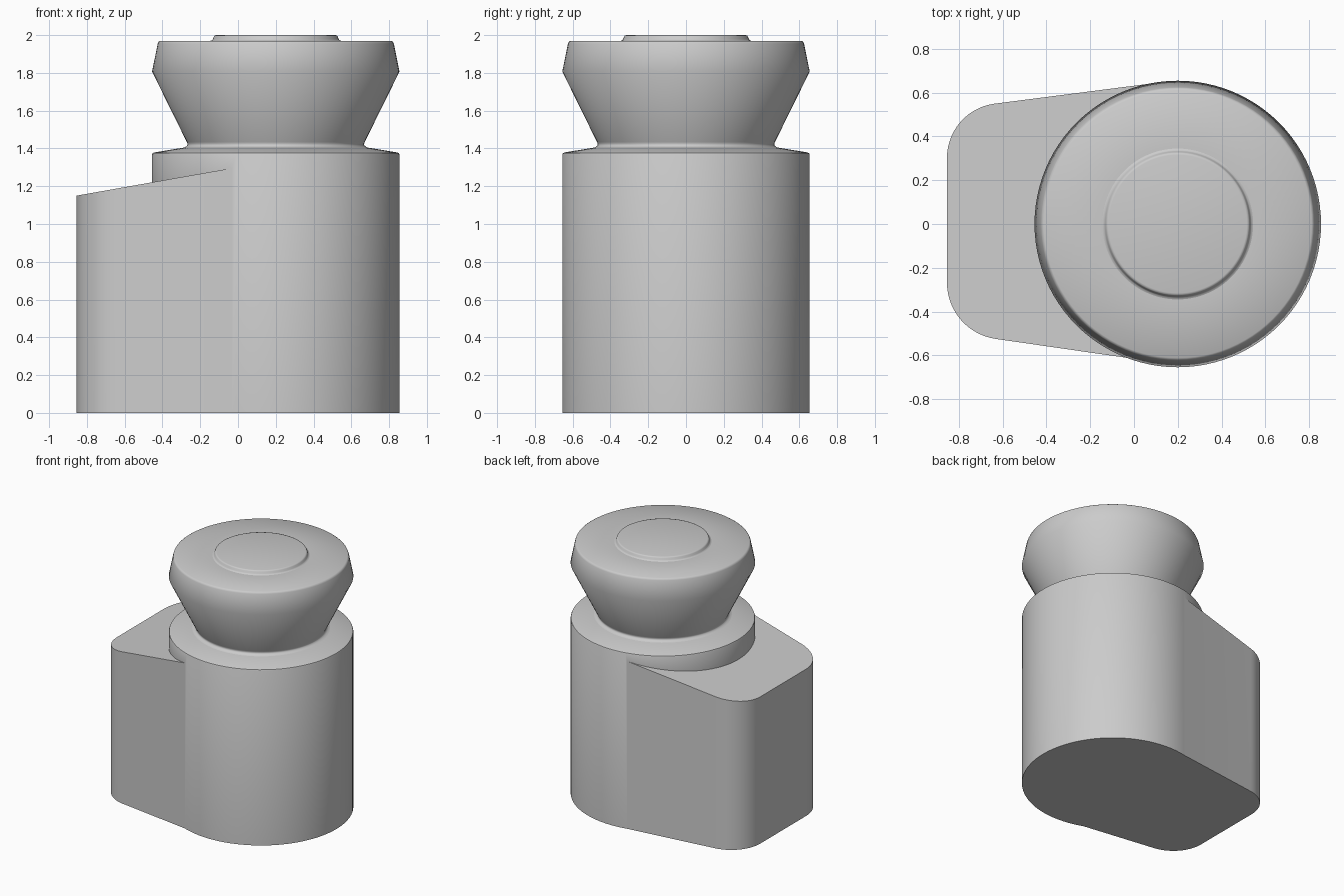
import bpy, bmesh, math
from mathutils import Vector

if "Cube" in bpy.data.objects:
    bpy.data.objects.remove(bpy.data.objects["Cube"])

AXIS_X, R = 0.20, 0.655
SEGMENTS = 96


def finish(name, bm):
    bmesh.ops.recalc_face_normals(bm, faces=bm.faces)
    mesh = bpy.data.meshes.new(name)
    bm.to_mesh(mesh)
    bm.free()
    obj = bpy.data.objects.new(name, mesh)
    bpy.context.collection.objects.link(obj)
    return obj


def activate(obj):
    bpy.ops.object.select_all(action='DESELECT')
    obj.select_set(True)
    bpy.context.view_layer.objects.active = obj


def smooth(obj, degrees=25):
    activate(obj)
    bpy.ops.object.shade_smooth_by_angle(angle=math.radians(degrees))


def lathe(name, profile, cap_bottom=False, cap_top=True):
    bm = bmesh.new()
    rings = []
    for r, z in profile:
        rings.append([bm.verts.new((AXIS_X + r * math.cos(2 * math.pi * i / SEGMENTS),
                                    r * math.sin(2 * math.pi * i / SEGMENTS), z))
                      for i in range(SEGMENTS)])
    for a, b in zip(rings, rings[1:]):
        for i in range(SEGMENTS):
            j = (i + 1) % SEGMENTS
            bm.faces.new((a[i], a[j], b[j], b[i]))
    if cap_bottom:
        bm.faces.new(rings[0])
    if cap_top:
        bm.faces.new(rings[-1])
    return finish(name, bm)


def fillet(prev, corner, nxt, radius, steps=14):
    """Circular arc rounding a corner between two straight edges."""
    c = Vector(corner)
    u, v = (Vector(prev) - c).normalized(), (Vector(nxt) - c).normalized()
    half = u.angle(v) / 2
    centre = c + (u + v).normalized() * radius / math.sin(half)
    d = radius / math.tan(half)
    p, q = c + u * d - centre, c + v * d - centre
    total = p.angle_signed(q)
    pts = []
    for i in range(steps + 1):
        t = -total * i / steps
        pts.append(centre + Vector((p.x * math.cos(t) - p.y * math.sin(t),
                                    p.x * math.sin(t) + p.y * math.cos(t))))
    return pts


# Round body with a gently sloping shoulder
body = lathe("body", [(R, 0), (R, 1.368), (0.652, 1.375), (0.643, 1.379),
                      (0.49, 1.404), (0.45, 1.410)], cap_bottom=True)

# Side block: tapered outline with two rounded corners and a sloping top
back, front = (0.10, 0.645), (0.10, -0.631)
left_back, left_front = (-0.855, 0.522), (-0.855, -0.493)
outline = [Vector(back)]
outline += fillet(back, left_back, left_front, 0.25)
outline += fillet(left_back, left_front, front, 0.26)
outline.append(Vector(front))
bm = bmesh.new()
low = [bm.verts.new((p.x, p.y, 0)) for p in outline]
high = [bm.verts.new((p.x, p.y, 1.15 + 0.177 * (p.x + 0.855))) for p in outline]
bm.faces.new(low)
bm.faces.new(high)
for i in range(len(low)):
    j = (i + 1) % len(low)
    bm.faces.new((low[i], low[j], high[j], high[i]))
block = finish("side_block", bm)

# Join the block into the body as one clean solid
union = body.modifiers.new("join_block", 'BOOLEAN')
union.operation = 'UNION'
union.solver = 'EXACT'
union.object = block
activate(body)
bpy.ops.object.modifier_apply(modifier=union.name)
bpy.data.objects.remove(block, do_unlink=True)
smooth(body)

# Flared knob on a narrow neck, with a softened top rim
knob = lathe("knob", [(0.49, 1.404), (0.478, 1.408), (0.469, 1.416), (0.467, 1.424),
                      (0.471, 1.434), (R, 1.807), (0.625, 1.955), (0.621, 1.964),
                      (0.612, 1.97), (0.345, 1.97)], cap_top=False)
smooth(knob, 40)

# Low raised disc on top of the knob
button = lathe("top_disc", [(0.345, 1.97), (0.337, 1.973), (0.333, 1.979),
                            (0.328, 1.992), (0.324, 1.998), (0.316, 2.0)])
smooth(button, 50)
